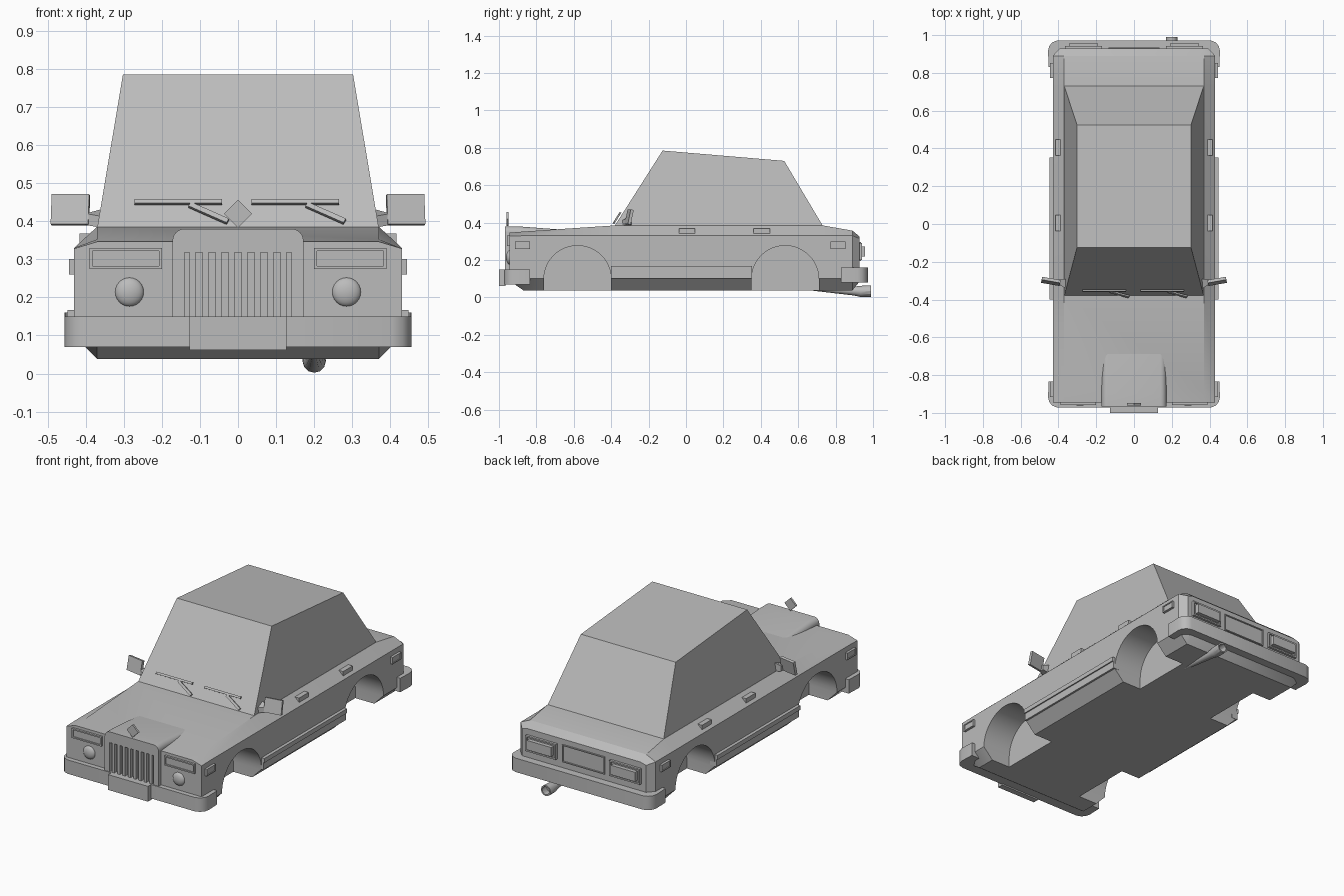
import bpy
import bmesh
from math import radians, cos, sin, pi, atan2, hypot
from mathutils import Matrix, Vector

if "Cube" in bpy.data.objects:
    bpy.data.objects.remove(bpy.data.objects["Cube"])

grey = bpy.data.materials.new("plain_grey")
grey.use_nodes = True
grey.diffuse_color = (0.5, 0.5, 0.5, 1)
grey.node_tree.nodes["Principled BSDF"].inputs["Base Color"].default_value = grey.diffuse_color


def finish(name, bm):
    """Turn a bmesh into a named grey object with sharp edges kept."""
    bmesh.ops.recalc_face_normals(bm, faces=bm.faces)
    mesh = bpy.data.meshes.new(name)
    bm.to_mesh(mesh)
    bm.free()
    mesh.materials.append(grey)
    ob = bpy.data.objects.new(name, mesh)
    bpy.context.collection.objects.link(ob)
    smooth(ob)
    return ob


def activate(ob):
    bpy.ops.object.select_all(action='DESELECT')
    ob.select_set(True)
    bpy.context.view_layer.objects.active = ob


def smooth(ob):
    activate(ob)
    bpy.ops.object.shade_smooth_by_angle(angle=radians(30))


def loft(name, rings):
    """Skin closed rings of points and cap both ends."""
    bm = bmesh.new()
    rows = [[bm.verts.new(p) for p in ring] for ring in rings]
    n = len(rows[0])
    for a, b in zip(rows, rows[1:]):
        for i in range(n):
            j = (i + 1) % n
            bm.faces.new((a[i], a[j], b[j], b[i]))
    bm.faces.new(rows[0])
    bm.faces.new(rows[-1])
    return finish(name, bm)


def box(name, x, y, z, rot=None, inset=0, depth=0, facing=None):
    """Box from ranges; optionally inset the face pointing along 'facing'."""
    bm = bmesh.new()
    bmesh.ops.create_cube(bm, size=1)
    size = [r[1] - r[0] for r in (x, y, z)]
    mid = Vector([(r[0] + r[1]) / 2 for r in (x, y, z)])
    bmesh.ops.scale(bm, vec=size, verts=bm.verts)
    if facing:
        way = Vector(facing)
        face = [f for f in bm.faces if f.normal.dot(way) > 0.9]
        bmesh.ops.inset_region(bm, faces=face, thickness=inset)
        inner = bmesh.ops.extrude_discrete_faces(bm, faces=face)["faces"]
        for f in inner:
            bmesh.ops.translate(bm, vec=way * depth, verts=f.verts)
    if rot:
        bmesh.ops.rotate(bm, matrix=rot, verts=bm.verts)
    bmesh.ops.translate(bm, vec=mid, verts=bm.verts)
    return finish(name, bm)


def cut(target, cutter):
    mod = target.modifiers.new("cut", 'BOOLEAN')
    mod.operation = 'DIFFERENCE'
    mod.solver = 'EXACT'
    mod.object = cutter
    activate(target)
    bpy.ops.object.modifier_apply(modifier=mod.name)
    bpy.data.objects.remove(cutter)
    smooth(target)


def mirrored(half):
    return half + [(-x, z) for x, z in reversed(half)]


def section(y, half):
    return [(x, y, z) for x, z in mirrored(half)]


# Lower body: half cross-sections along the length (sill, side, belt, shoulder)
def body_ring(y, sill_z, belt_z, top_z, wide=0.43, narrow=0.37):
    return section(y, [(narrow, sill_z), (wide, 0.10), (wide, belt_z), (narrow, top_z)])


body = loft("body", [
    body_ring(-0.945, 0.09, 0.328, 0.346),
    body_ring(-0.87, 0.038, 0.33, 0.352),
    body_ring(-0.38, 0.038, 0.33, 0.385),
    body_ring(0.73, 0.038, 0.33, 0.385),
    body_ring(0.89, 0.038, 0.33, 0.357),
    body_ring(0.928, 0.085, 0.315, 0.325, 0.395, 0.36)])

# Wheel wells
for centre in (-0.58, 0.53):
    for side in (1, -1):
        arch = [(centre + 0.18 * cos(pi * i / 24), 0.097 + 0.18 * sin(pi * i / 24)) for i in range(25)]
        arch += [(centre - 0.18, -0.1), (centre + 0.18, -0.1)]
        cut(body, loft("well_cutter", [[(side * x, y, z) for y, z in arch] for x in (0.25, 0.6)]))

# Cabin
loft("cabin", [
    [(-0.37, -0.383, 0.38), (0.37, -0.383, 0.38), (0.37, 0.733, 0.38), (-0.37, 0.733, 0.38)],
    [(-0.302, -0.125, 0.785), (0.302, -0.125, 0.785), (0.302, 0.525, 0.73), (-0.302, 0.525, 0.73)]])


# Grille housing that blends back into the bonnet
def hood_ring(y, top, low):
    corner = [(0.14 + 0.032 * cos(a), top - 0.032 + 0.032 * sin(a))
              for a in [pi / 2 * i / 6 for i in range(7)]]
    return section(y, [(0.172, low)] + corner)


housing = loft("grille_housing", [hood_ring(-0.967, 0.38, 0.14), hood_ring(-0.90, 0.38, 0.14),
                                  hood_ring(-0.66, 0.362, 0.2)])
cut(housing, box("grille_cutter", (-0.14, 0.14), (-1.1, -0.935), (0.15, 0.318)))
for i in range(8):
    x = -0.119 + i * 0.034
    box("grille_bar", (x - 0.008, x + 0.008), (-0.965, -0.93), (0.148, 0.32))

# Bonnet ornament
box("bonnet_ornament", (-0.026, 0.026), (-0.96, -0.948), (0.393, 0.445),
    Matrix.Rotation(radians(45), 3, 'Y'))


# Bumpers with rounded corners
def bumper(name, end, tip, back, low, high):
    half = [(0.452, back), (0.455, tip - 0.055), (0.449, tip - 0.03), (0.432, tip - 0.01), (0.405, tip)]
    outline = mirrored(half)
    loft(name, [[(x, end * y, z) for x, y in outline] for z in (low, high)])


bumper("front_bumper", -1, 0.972, 0.835, 0.07, 0.15)
bumper("rear_bumper", 1, 0.972, 0.83, 0.08, 0.16)

# Number plates
box("front_plate", (-0.127, 0.127), (-1.0, -0.965), (0.062, 0.15))
box("rear_plate", (-0.135, 0.135), (0.92, 0.935), (0.195, 0.295),
    inset=0.008, depth=-0.006, facing=(0, 1, 0))

for side, label in ((1, "left"), (-1, "right")):
    def span(a, b):
        return tuple(sorted((side * a, side * b)))

    # Front lamps
    box(label + "_indicator", span(0.2, 0.39), (-0.957, -0.93), (0.275, 0.33),
        inset=0.011, depth=-0.006, facing=(0, -1, 0))
    bm = bmesh.new()
    bmesh.ops.create_uvsphere(bm, u_segments=24, v_segments=12, radius=0.038,
                              matrix=Matrix.Translation((side * 0.285, -0.943, 0.214))
                              @ Matrix.Diagonal((1, 0.5, 1, 1)))
    finish(label + "_headlight", bm)

    # Tail lamps
    box(label + "_tail_lamp_frame", span(0.17, 0.365), (0.91, 0.942), (0.2, 0.29),
        inset=0.012, depth=-0.008, facing=(0, 1, 0))
    box(label + "_tail_lamp", span(0.19, 0.345), (0.91, 0.956), (0.218, 0.272))

    # Side markers, sill trim and door handles
    for y in (-0.875, 0.812):
        box(label + "_side_marker", span(0.38, 0.444), (y - 0.04, y + 0.04), (0.26, 0.3),
            inset=0.008, depth=-0.004, facing=(side, 0, 0))
    for low, high, out in ((0.1, 0.142, 0.441), (0.142, 0.167, 0.448)):
        box(label + "_sill_trim", span(0.4, out), (-0.4, 0.352), (low, high))
    for y in (0.005, 0.405):
        box(label + "_door_handle", span(0.385, 0.416), (y - 0.043, y + 0.043), (0.342, 0.368))

    # Door mirrors
    box(label + "_mirror", span(0.39, 0.49), (-0.312, -0.296), (0.39, 0.47),
        Matrix.Rotation(radians(side * 10), 3, 'Z') @ Matrix.Rotation(radians(-12), 3, 'X'))
    loft(label + "_mirror_stem", [
        [(side * 0.345, y, z) for y, z in ((-0.35, 0.38), (-0.29, 0.38), (-0.29, 0.435), (-0.35, 0.41))],
        [(side * 0.4, y, z) for y, z in ((-0.32, 0.39), (-0.295, 0.39), (-0.295, 0.42), (-0.32, 0.42))]])


# Wipers lying just ahead of the windscreen
def rod(name, a, b, thick):
    length, angle = hypot(b[0] - a[0], b[1] - a[1]), atan2(b[1] - a[1], b[0] - a[0])
    x, z = (a[0] + b[0]) / 2, (a[1] + b[1]) / 2
    y = -0.38 + (z - 0.385) * 0.63 - 0.014
    tilt = Matrix.Rotation(radians(-32), 3, 'X')
    box(name, (x - length / 2, x + length / 2), (y - 0.005, y + 0.005), (z - thick, z + thick),
        tilt @ Matrix.Rotation(-angle, 3, 'Y'))


for x in (-0.157, 0.15):
    rod("wiper_blade", (x - 0.115, 0.45), (x + 0.115, 0.45), 0.006)
    rod("wiper_arm", (x + 0.03, 0.447), (x + 0.13, 0.395), 0.007)

# Exhaust pipe with an open tip
path = [(0.66, 0.05, 0.012), (0.90, 0.034, 0.024), (0.935, 0.032, 0.03),
        (0.99, 0.034, 0.031), (0.99, 0.034, 0.023), (0.95, 0.034, 0.023)]
loft("exhaust", [[(0.2 + r * cos(2 * pi * i / 12), y, z + r * sin(2 * pi * i / 12))
                  for i in range(12)] for y, z, r in path])
